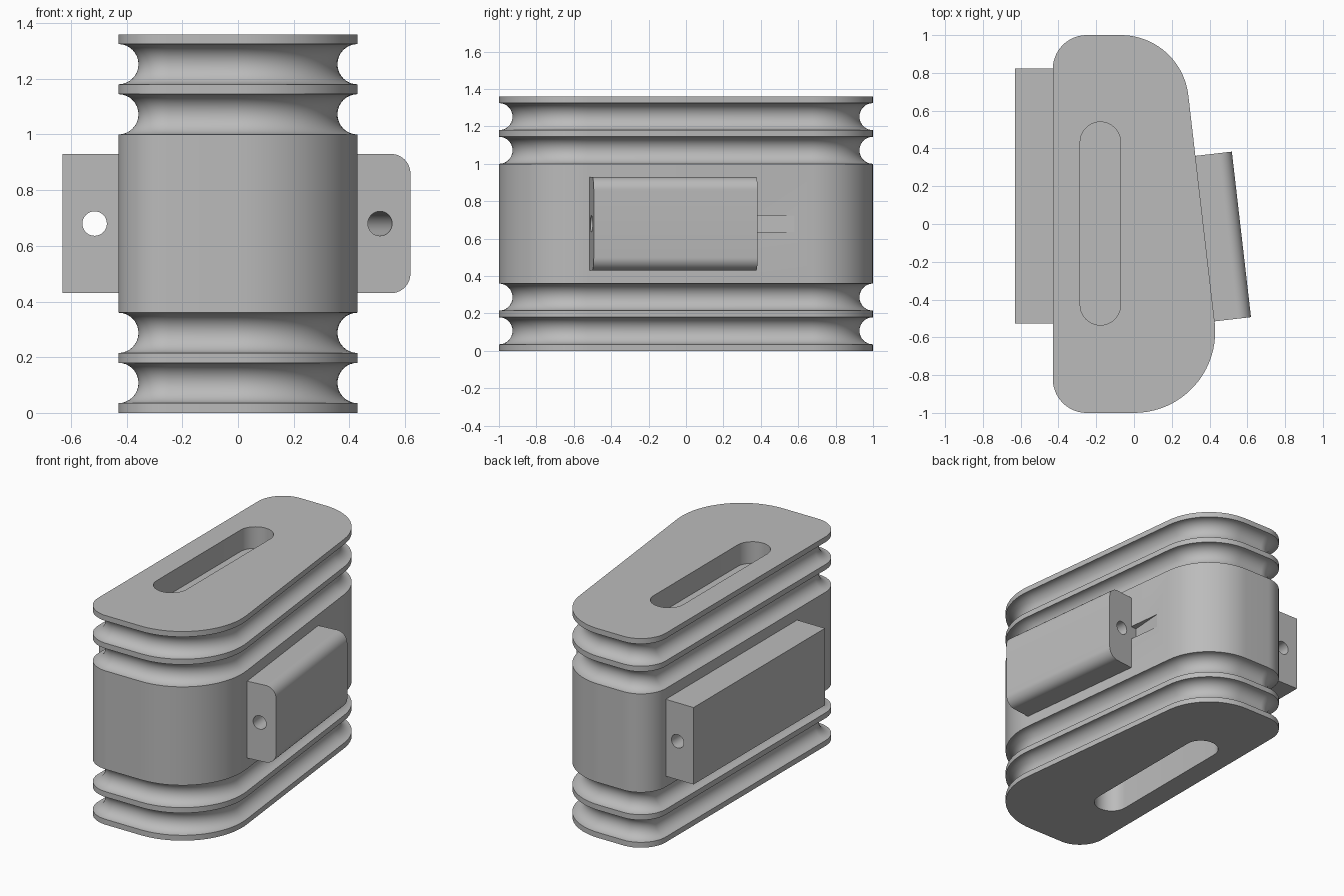
import bpy, bmesh, math
from mathutils import Matrix

cube = bpy.data.objects.get("Cube")
if cube:
    bpy.data.objects.remove(cube)

grey = bpy.data.materials.new("plain grey")
grey.use_nodes = True
grey.diffuse_color = (0.5, 0.5, 0.5, 1)
grey.node_tree.nodes["Principled BSDF"].inputs["Base Color"].default_value = (0.5, 0.5, 0.5, 1)

HEIGHT = 1.36
TILT = math.radians(6.6)      # lean of the slanted side wall
GROOVE_R = 0.0725


def loft(name, rings, matrix=Matrix()):
    """Closed solid from a list of matching point loops."""
    bm = bmesh.new()
    loops = [[bm.verts.new(matrix @ Matrix.Translation(p).translation) for p in ring] for ring in rings]
    n = len(loops[0])
    for a, b in zip(loops, loops[1:]):
        for i in range(n):
            j = (i + 1) % n
            bm.faces.new((a[i], a[j], b[j], b[i]))
    bm.faces.new(loops[0][::-1])
    bm.faces.new(loops[-1])
    bmesh.ops.recalc_face_normals(bm, faces=bm.faces)
    mesh = bpy.data.meshes.new(name)
    bm.to_mesh(mesh)
    bm.free()
    mesh.materials.append(grey)
    obj = bpy.data.objects.new(name, mesh)
    bpy.context.collection.objects.link(obj)
    return obj


def arc(cx, cy, r, start, end, steps=20):
    return [(cx + r * math.cos(start + (end - start) * i / steps),
             cy + r * math.sin(start + (end - start) * i / steps)) for i in range(steps + 1)]


def cut(obj, cutter):
    cutter.hide_render = True
    cutter.hide_set(True)
    mod = obj.modifiers.new("cut", 'BOOLEAN')
    mod.operation = 'DIFFERENCE'
    mod.solver = 'EXACT'
    mod.object = cutter


def finish(obj):
    """Apply the cuts, drop the cutters and smooth the curved faces."""
    bpy.ops.object.select_all(action='DESELECT')
    bpy.context.view_layer.objects.active = obj
    obj.select_set(True)
    for mod in list(obj.modifiers):
        cutter = mod.object
        bpy.ops.object.modifier_apply(modifier=mod.name)
        bpy.data.objects.remove(cutter)
    bpy.ops.object.shade_smooth_by_angle(angle=math.radians(30))


def outline(inset, z):
    """Body footprint, moved inward by inset."""
    q = math.pi / 2
    pts = (arc(0, -0.57, 0.43 - inset, -q, TILT)
           + arc(-0.07, 0.64, 0.36 - inset, TILT, q)
           + arc(-0.25, 0.82, 0.18 - inset, q, 2 * q)
           + arc(-0.25, -0.82, 0.18 - inset, 2 * q, 3 * q))
    return [(x, y, z) for x, y in pts]


# Body with four half-round grooves
rings = [outline(0, 0)]
for base in (0.035, 0.215, 1.0, 1.18):
    for i in range(17):
        a = math.pi * i / 16
        rings.append(outline(GROOVE_R * math.sin(a), base + GROOVE_R * (1 - math.cos(a))))
rings.append(outline(0, HEIGHT))
body = loft("grooved_body", rings)

# Blind slots in the top and bottom
stadium = arc(-0.178, 0.433, 0.107, 0, math.pi) + arc(-0.178, -0.428, 0.107, math.pi, 2 * math.pi)
for low, high in ((HEIGHT - 0.14, HEIGHT + 0.1), (-0.1, 0.2)):
    cut(body, loft("slot_cutter", [[(x, y, z) for x, y in stadium] for z in (low, high)]))

# Shallow tapered relief behind the slanted side's lug
wall = Matrix.Translation((0.375, -0.0775, 0.68)) @ Matrix.Rotation(TILT, 4, 'Z')
wedge = [(-0.045, 0.42), (0.03, 0.42), (0.03, 0.80), (0, 0.66)]
cut(body, loft("relief_cutter", [[(x, y, z) for x, y in wedge] for z in (-0.044, 0.044)], wall))
finish(body)


def lug(name, matrix, depth, half_length, radius):
    """Side block drilled lengthwise, outer edges rounded when radius is set."""
    h = 0.25
    if radius:
        outer = (arc(depth - radius, radius - h, radius, -math.pi / 2, 0, 10)
                 + arc(depth - radius, h - radius, radius, 0, math.pi / 2, 10))
    else:
        outer = [(depth, -h), (depth, h)]
    section = [(-0.05, h), (-0.05, -h)] + outer
    block = loft(name, [[(x, y, z) for x, z in section] for y in (-half_length, half_length)], matrix)
    circle = arc(0.085, 0, 0.044, 0, 2 * math.pi, 32)[:-1]
    reach = half_length + 0.1
    cut(block, loft("hole_cutter", [[(x, y, z) for x, z in circle] for y in (-reach, reach)], matrix))
    finish(block)


# Mounting lugs on both sides
lug("left_lug", wall, 0.195, 0.441, 0.07)
lug("right_lug", Matrix.Translation((-0.43, 0.147, 0.68)) @ Matrix.Rotation(math.pi, 4, 'Z'), 0.2, 0.675, 0)
